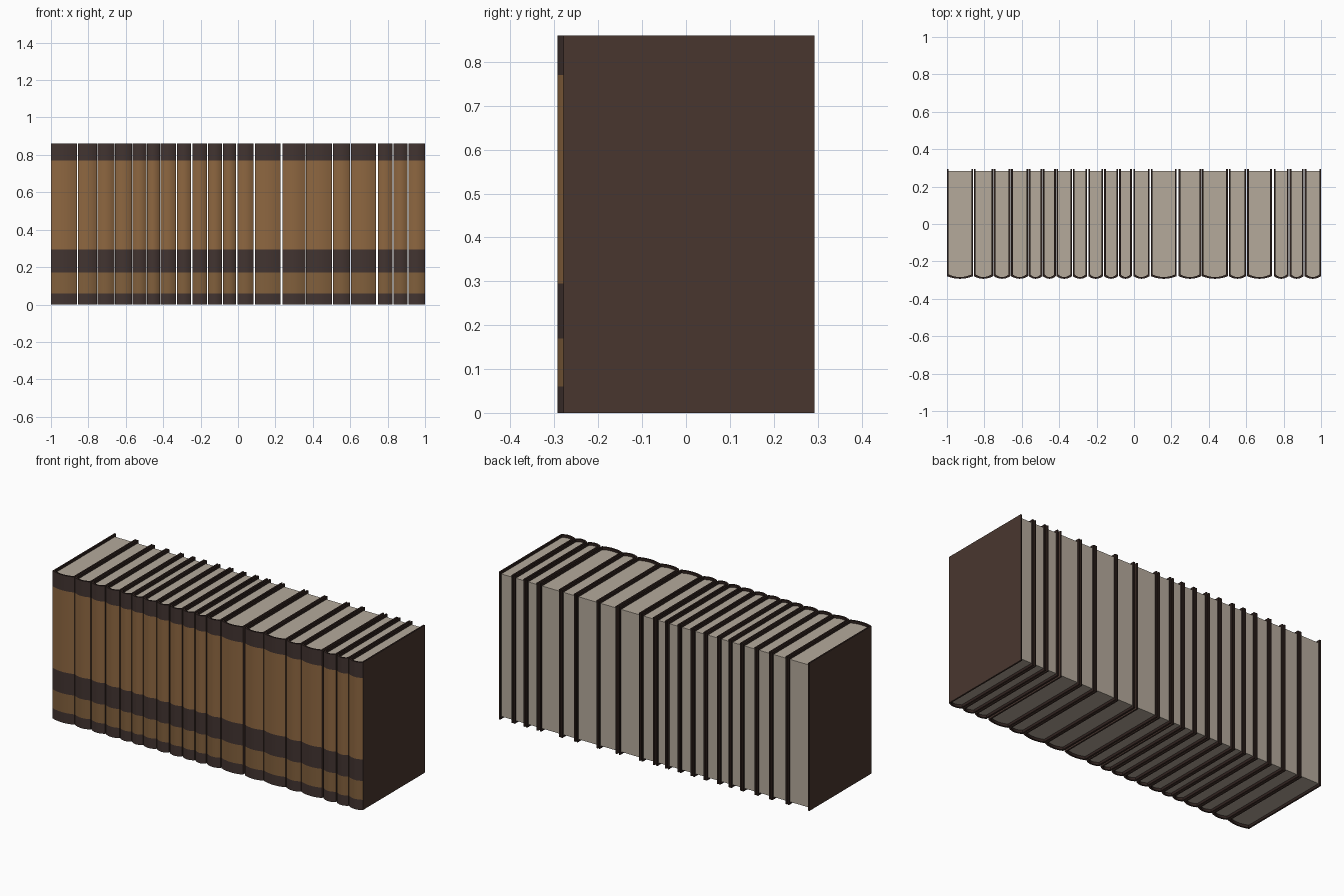
import bpy, bmesh

if "Cube" in bpy.data.objects:
    bpy.data.objects.remove(bpy.data.objects["Cube"])

def material(name, rgb):
    m = bpy.data.materials.new(name)
    m.diffuse_color = (*rgb, 1)
    m.use_nodes = True
    m.node_tree.nodes["Principled BSDF"].inputs["Base Color"].default_value = m.diffuse_color
    return m

COVER = material("dark brown cover", (0.066, 0.037, 0.028))
TAN = material("tan spine leather", (0.27, 0.135, 0.052))
LOW_TAN = material("deep tan spine panel", (0.22, 0.115, 0.045))
BAND = material("dark spine band", (0.054, 0.034, 0.030))
EDGE = material("board edge", (0.030, 0.017, 0.014))
PAGE = material("paper", (0.46, 0.40, 0.33))

HEIGHT, BACK, FRONT, CORNER = 0.86, 0.293, -0.293, -0.279
BOARD, SEGS = 0.009, 8
LEVELS = [0, 0.06, 0.17, 0.295, 0.77, HEIGHT]
SPINE_COLOUR = [3, 2, 3, 1, 3]      # slot for each height zone

def finish(name, bm, mats):
    bmesh.ops.recalc_face_normals(bm, faces=bm.faces)
    me = bpy.data.meshes.new(name)
    bm.to_mesh(me)
    bm.free()
    for m in mats:
        me.materials.append(m)
    ob = bpy.data.objects.new(name, me)
    bpy.context.collection.objects.link(ob)
    return ob

def profile(x0, x1, y_back, offset):
    """U-shaped outline: left board, bowed spine, right board."""
    c, h = (x0 + x1) / 2, (x1 - x0) / 2 - offset
    pts = [(c - h, y_back)]
    for i in range(SEGS + 1):
        u = -1 + 2 * i / SEGS
        pts.append((c + u * h, FRONT + offset + (CORNER - FRONT) * u * u))
    return pts + [(c + h, y_back)]

def cover(name, x0, x1):
    bm = bmesh.new()
    rings = [profile(x0, x1, BACK, 0), profile(x0, x1, BACK, BOARD)]
    outer, inner = [[[bm.verts.new((x, y, z)) for x, y in r] for z in LEVELS] for r in rings]
    n, top = len(rings[0]), len(LEVELS) - 1

    def face(vs, slot):
        f = bm.faces.new(vs)
        f.material_index = slot
    for k in range(top):
        for i in range(n - 1):
            spine = 0 < i < n - 2
            face((outer[k][i], outer[k][i + 1], outer[k + 1][i + 1], outer[k + 1][i]),
                 SPINE_COLOUR[k] if spine else 0)
            face((inner[k][i], inner[k + 1][i], inner[k + 1][i + 1], inner[k][i + 1]), 4)
        for i in (0, n - 1):        # fore-edges of the boards
            face((outer[k][i], inner[k][i], inner[k + 1][i], outer[k + 1][i]), 4)
    for k in (0, top):              # head and tail of the boards
        for i in range(n - 1):
            face((outer[k][i], outer[k][i + 1], inner[k][i + 1], inner[k][i]), 4 if k else 0)
    ob = finish(name, bm, [COVER, TAN, LOW_TAN, BAND, EDGE])
    bpy.context.view_layer.objects.active = ob
    ob.select_set(True)
    bpy.ops.object.shade_smooth_by_angle(angle=0.5)
    ob.select_set(False)

def pages(name, x0, x1):
    bm = bmesh.new()
    pts = profile(x0, x1, BACK - 0.009, BOARD)
    f = bm.faces.new([bm.verts.new((x, y, 0.015)) for x, y in pts])
    new = bmesh.ops.extrude_face_region(bm, geom=[f])["geom"]
    bmesh.ops.translate(bm, vec=(0, 0, HEIGHT - 0.03),
                        verts=[v for v in new if isinstance(v, bmesh.types.BMVert)])
    finish(name, bm, [PAGE])

# Left and right side of every book
BOOKS = [(-1, -.86), (-.856, -.754), (-.75, -.661), (-.657, -.567), (-.563, -.49),
         (-.487, -.418), (-.415, -.331), (-.327, -.25), (-.244, -.165), (-.16, -.085),
         (-.079, -.012), (-.003, .083), (.09, .228), (.239, .36), (.363, .502),
         (.507, .6), (.605, .737), (.748, .826), (.832, .907), (.912, 1)]

for i, (a, b) in enumerate(BOOKS, 1):
    cover(f"book_cover_{i}", a, b)
    pages(f"book_pages_{i}", a, b)
